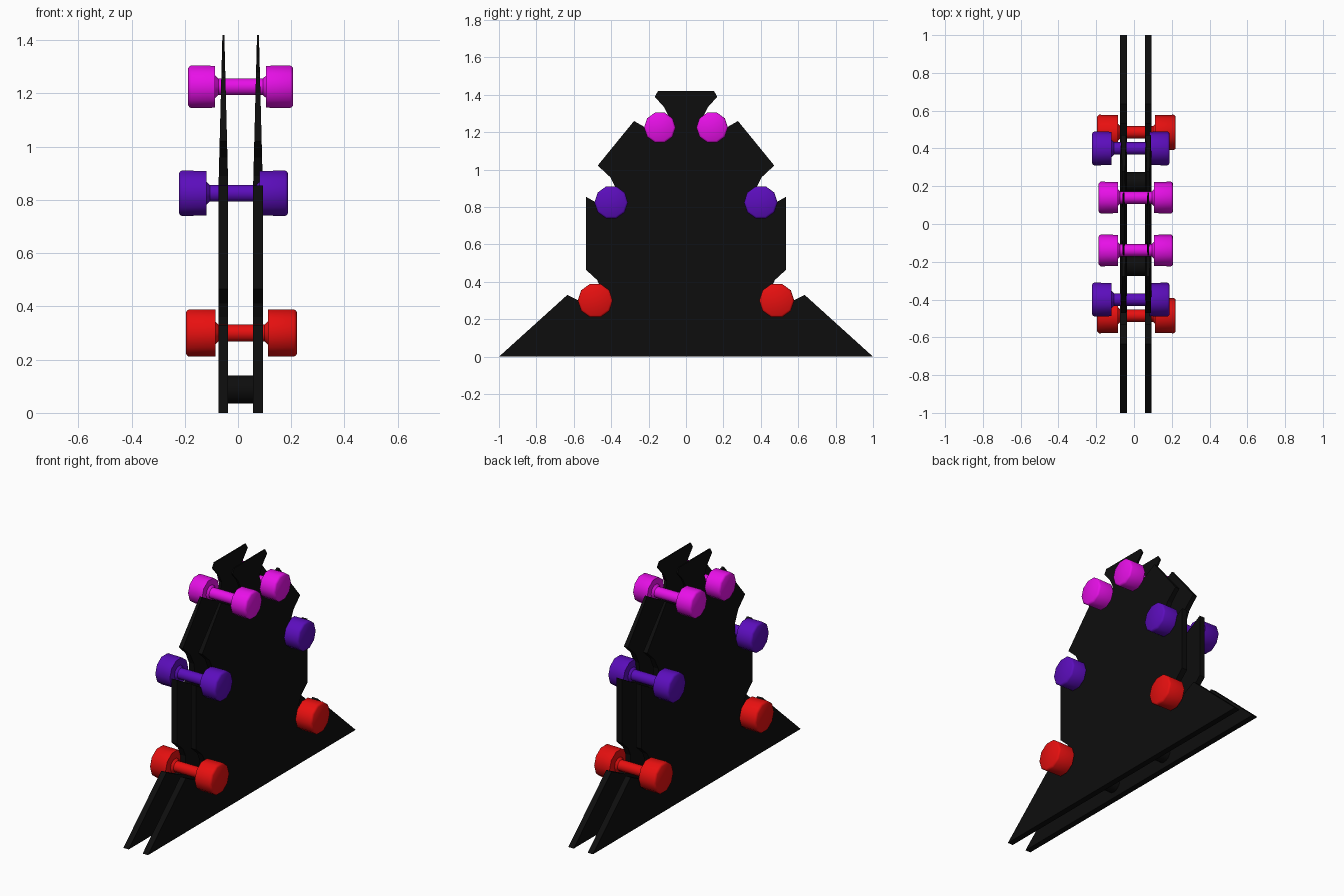
import bpy, bmesh, math

if "Cube" in bpy.data.objects:
    bpy.data.objects.remove(bpy.data.objects["Cube"])


def material(name, rgb):
    m = bpy.data.materials.new(name)
    m.diffuse_color = (*rgb, 1)
    m.use_nodes = True
    m.node_tree.nodes["Principled BSDF"].inputs["Base Color"].default_value = m.diffuse_color
    return m


BLACK = material("black", (0.004, 0.004, 0.004))
RED = material("red", (0.8, 0.005, 0.005))
PURPLE = material("purple", (0.105, 0.004, 0.5))
MAGENTA = material("magenta", (0.8, 0.005, 0.8))


def finish(bm, name, mat, smooth=False):
    bmesh.ops.recalc_face_normals(bm, faces=bm.faces)
    me = bpy.data.meshes.new(name)
    bm.to_mesh(me)
    bm.free()
    me.materials.append(mat)
    ob = bpy.data.objects.new(name, me)
    bpy.context.collection.objects.link(ob)
    if smooth:
        bpy.ops.object.select_all(action='DESELECT')
        ob.select_set(True)
        bpy.context.view_layer.objects.active = ob
        bpy.ops.object.shade_smooth_by_angle(angle=math.radians(40))
    return ob


def lathe_x(name, rings, y, z, mat, sides):
    """Revolve (x, radius) rings around a line parallel to x."""
    bm = bmesh.new()
    loops = []
    for x, r in rings:
        loops.append([bm.verts.new((x, y + r * math.cos(math.tau * i / sides),
                                    z + r * math.sin(math.tau * i / sides)))
                      for i in range(sides)])
    for a, b in zip(loops, loops[1:]):
        for i in range(sides):
            j = (i + 1) % sides
            bm.faces.new((a[i], a[j], b[j], b[i]))
    bm.faces.new(loops[0])
    bm.faces.new(loops[-1])
    return finish(bm, name, mat, True)


# Side plates: half profile (y, z) with a cradle for each dumbbell handle
half = [(1.0, 0), (0.635, 0.33),
        (0.51, 0.268), (0.465, 0.268), (0.45, 0.30), (0.452, 0.36), (0.475, 0.41), (0.535, 0.465),
        (0.535, 0.855),
        (0.42, 0.79), (0.38, 0.792), (0.365, 0.83), (0.37, 0.89), (0.405, 0.96), (0.472, 1.022),
        (0.278, 1.26),
        (0.16, 1.193), (0.12, 1.195), (0.105, 1.225), (0.09, 1.28), (0.118, 1.335), (0.167, 1.39),
        (0.15, 1.42)]
outline = half + [(-y, z) for y, z in reversed(half)]
TAPER_Z, TOP_Z = 0.86, 1.42


def side_plate(name, cx):
    bm = bmesh.new()
    t = 0.018
    front = [bm.verts.new((-t, y, z)) for y, z in outline]
    back = [bm.verts.new((t, y, z)) for y, z in outline]
    n = len(outline)
    bm.faces.new(front)
    bm.faces.new(back)
    for i in range(n):
        j = (i + 1) % n
        bm.faces.new((front[i], front[j], back[j], back[i]))
    # crease line where the plate starts to thin out
    bmesh.ops.bisect_plane(bm, geom=bm.verts[:] + bm.edges[:] + bm.faces[:],
                           plane_co=(0, 0, TAPER_Z), plane_no=(0, 0, 1))
    for v in bm.verts:
        k = max(0, (v.co.z - TAPER_Z) / (TOP_Z - TAPER_Z))
        v.co.x = cx + v.co.x * (1 - 0.8 * k)
    return finish(bm, name, BLACK)


side_plate("left_side_plate", -0.055)
side_plate("right_side_plate", 0.075)

# Dumbbells: name, material, y, z, head radius, left end, left inner, right inner, right end
sizes = [("heavy", RED, 0.485, 0.30, 0.0935, -0.195, -0.085, 0.112, 0.221),
         ("medium", PURPLE, 0.40, 0.825, 0.0895, -0.222, -0.118, 0.081, 0.188),
         ("light", MAGENTA, 0.14, 1.225, 0.084, -0.187, -0.086, 0.106, 0.207)]
for name, mat, y, z, r, x0, x1, x2, x3 in sizes:
    h, b = 0.033, 0.011
    rings = [(x0, r - b), (x0 + b * 0.4, r - b * 0.35), (x0 + b, r), (x1, r * 0.985), (x1, h + 0.012),
             (x1 + 0.012, h), (x2 - 0.012, h),
             (x2, h + 0.012), (x2, r * 0.985), (x3 - b, r), (x3 - b * 0.4, r - b * 0.35), (x3, r - b)]
    for s, where in ((-1, "front"), (1, "back")):
        lathe_x(f"{where}_{name}_dumbbell", rings, s * y, z, mat, 10)

# Spacer bars joining the plates near the base
for s, where in ((-1, "front"), (1, "back")):
    lathe_x(f"{where}_spacer_bar", [(-0.05, 0.052), (0.07, 0.052)], s * 0.222, 0.088, BLACK, 16)
